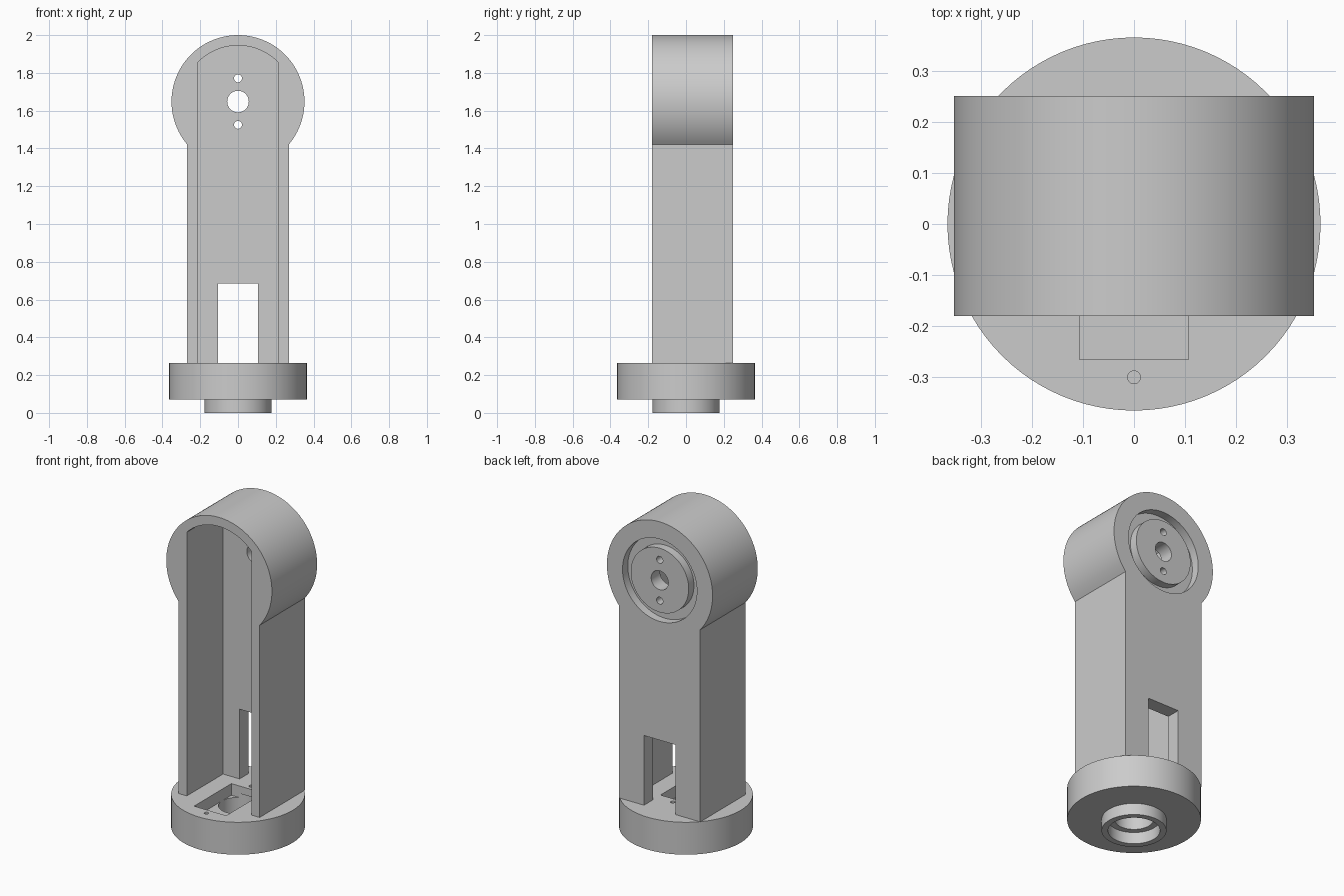
import bpy, bmesh, math
from mathutils import Matrix, Vector

if "Cube" in bpy.data.objects:
    bpy.data.objects.remove(bpy.data.objects["Cube"])

HEAD_Z, HEAD_R = 1.648, 0.352      # round head
BACK, FRONT = 0.25, -0.18          # arm depth
BASE_TOP = 0.265

grey = bpy.data.materials.new("light grey")
grey.diffuse_color = (0.6, 0.6, 0.6, 1)
grey.use_nodes = True
grey.node_tree.nodes["Principled BSDF"].inputs["Base Color"].default_value = grey.diffuse_color


def make(name, bm):
    bmesh.ops.recalc_face_normals(bm, faces=bm.faces)
    mesh = bpy.data.meshes.new(name)
    bm.to_mesh(mesh)
    bm.free()
    mesh.materials.append(grey)
    ob = bpy.data.objects.new(name, mesh)
    bpy.context.collection.objects.link(ob)
    return ob


def extrude_y(name, outline, y0, y1):
    """Prism from an x-z outline."""
    bm = bmesh.new()
    face = bm.faces.new([bm.verts.new((x, y0, z)) for x, z in outline])
    new = bmesh.ops.extrude_face_region(bm, geom=[face])["geom"]
    bmesh.ops.translate(bm, vec=(0, y1 - y0, 0),
                        verts=[v for v in new if isinstance(v, bmesh.types.BMVert)])
    return make(name, bm)


def keyhole(half, radius, bottom, steps=80):
    """Straight sides running up into an arc about the head centre."""
    def point(a):
        return radius * math.cos(a), HEAD_Z + radius * math.sin(a)
    start = math.acos(half / radius)
    if half == 0.27:               # outer wall meets the head below its centre
        start = -start
    end = math.pi - start
    arc = [point(start + (end - start) * i / steps) for i in range(steps + 1)]
    return [(half, bottom)] + arc + [(-half, bottom)]


def cylinder(name, r, lo, hi, centre=(0, 0), axis="Z", seg=96):
    """Cylinder between lo and hi; centre is (x, y), or (x, z) along Y."""
    bm = bmesh.new()
    mid = (lo + hi) / 2
    if axis == "Z":
        m = Matrix.Translation((centre[0], centre[1], mid))
    else:
        m = Matrix.Translation((centre[0], mid, centre[1])) @ Matrix.Rotation(math.pi / 2, 4, "X")
    bmesh.ops.create_cone(bm, cap_ends=True, segments=seg, radius1=r, radius2=r,
                          depth=hi - lo, matrix=m)
    return make(name, bm)


def box(name, lo, hi):
    bm = bmesh.new()
    lo, hi = Vector(lo), Vector(hi)
    m = Matrix.Translation((lo + hi) / 2) @ Matrix.Diagonal((*(hi - lo), 1))
    bmesh.ops.create_cube(bm, size=1, matrix=m)
    return make(name, bm)


def boolean(ob, tool, op="DIFFERENCE"):
    mod = ob.modifiers.new("cut", "BOOLEAN")
    mod.operation, mod.solver, mod.object = op, "EXACT", tool
    bpy.context.view_layer.objects.active = ob
    bpy.ops.object.modifier_apply(modifier=mod.name)
    bpy.data.objects.remove(tool)


# Arm: keyhole-shaped housing, open at the front and bottom
arm = extrude_y("arm_housing", keyhole(0.27, HEAD_R, BASE_TOP), FRONT, BACK)
boolean(arm, extrude_y("cavity", keyhole(0.215, 0.297, 0.1), FRONT - 0.1, 0.165))
boolean(arm, box("window", (-0.105, 0, 0.1), (0.105, 0.4, 0.685)))

# Ring groove around the pivot hub on the back of the head
groove = cylinder("groove", 0.248, 0.2, 0.35, (0, HEAD_Z), "Y")
boolean(groove, cylinder("hub", 0.193, 0.1, 0.45, (0, HEAD_Z), "Y"))
boolean(arm, groove)

# Pivot hole and two screw holes
for r, dz in ((0.057, 0), (0.021, 0.123), (0.021, -0.123)):
    boolean(arm, cylinder("hole", r, 0.1, 0.4, (0, HEAD_Z + dz), "Y", 48))

# Base: disc with a smaller collar below
base = cylinder("base_disc", 0.365, 0.07, BASE_TOP)
boolean(base, cylinder("collar", 0.177, 0, 0.12), "UNION")
boolean(base, box("motor_pocket", (-0.107, -0.265, 0.195), (0.107, 0.09, 0.4)))
boolean(base, cylinder("shaft_bore", 0.107, -0.1, 0.22))
boolean(base, cylinder("collar_bore", 0.142, -0.1, 0.07))
for y in (-0.3, 0.125):
    boolean(base, cylinder("screw_hole", 0.0125, 0.15, 0.4, (0, y), "Z", 24))

# Smooth the round walls, keep the edges sharp
for ob in (arm, base):
    bpy.ops.object.select_all(action="DESELECT")
    ob.select_set(True)
    bpy.context.view_layer.objects.active = ob
    bpy.ops.object.shade_smooth_by_angle(angle=math.radians(25))
